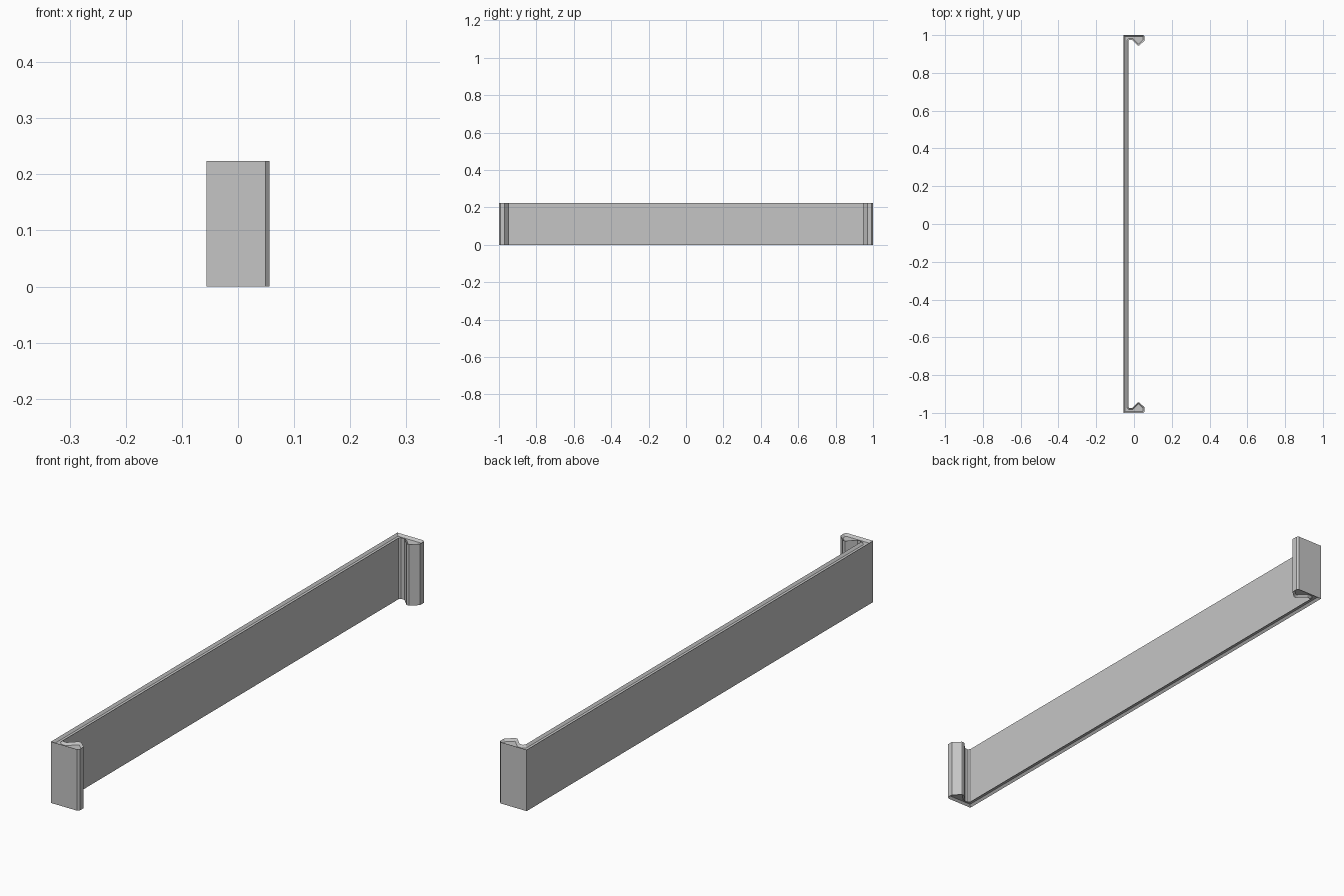
import bpy
import bmesh

cube = bpy.data.objects.get("Cube")
if cube:
    bpy.data.objects.remove(cube, do_unlink=True)

HEIGHT = 0.224
CHAMFER = 0.008

# Plain grey plastic
grey = bpy.data.materials.new("light_grey")
grey.use_nodes = True
colour = (0.56, 0.56, 0.56, 1)
grey.diffuse_color = colour
grey.node_tree.nodes["Principled BSDF"].inputs["Base Color"].default_value = colour

# Plan outline of one half: back strip, end arm and snap hook
half = [
    (-0.056, 1.0),
    (0.049, 1.0),
    (0.056, 0.993),
    (0.056, 0.971),
    (0.029, 0.946),
    (0.019, 0.946),
    (-0.010, 0.975),
    (-0.023, 0.975),
    (-0.029, 0.969),
]
outline = half + [(x, -y) for x, y in reversed(half)]

# Extrude the outline upwards
bm = bmesh.new()
base = bm.faces.new([bm.verts.new((x, y, 0)) for x, y in outline])
extruded = bmesh.ops.extrude_face_region(bm, geom=[base], use_keep_orig=True)
top_verts = [g for g in extruded["geom"] if isinstance(g, bmesh.types.BMVert)]
bmesh.ops.translate(bm, verts=top_verts, vec=(0, 0, HEIGHT))
bmesh.ops.recalc_face_normals(bm, faces=bm.faces[:])

# Chamfer the rims: shrink each cap and drop its border
for cap in [f for f in bm.faces if abs(f.normal.z) > 0.9]:
    border = cap.verts[:]
    side = 1 if cap.normal.z > 0 else -1
    bmesh.ops.inset_region(bm, faces=[cap], thickness=CHAMFER, use_even_offset=True)
    for v in border:
        v.co.z -= side * CHAMFER

bmesh.ops.recalc_face_normals(bm, faces=bm.faces[:])
mesh = bpy.data.meshes.new("clip_strip")
bm.to_mesh(mesh)
bm.free()
mesh.materials.append(grey)
clip = bpy.data.objects.new("clip_strip", mesh)
bpy.context.collection.objects.link(clip)
